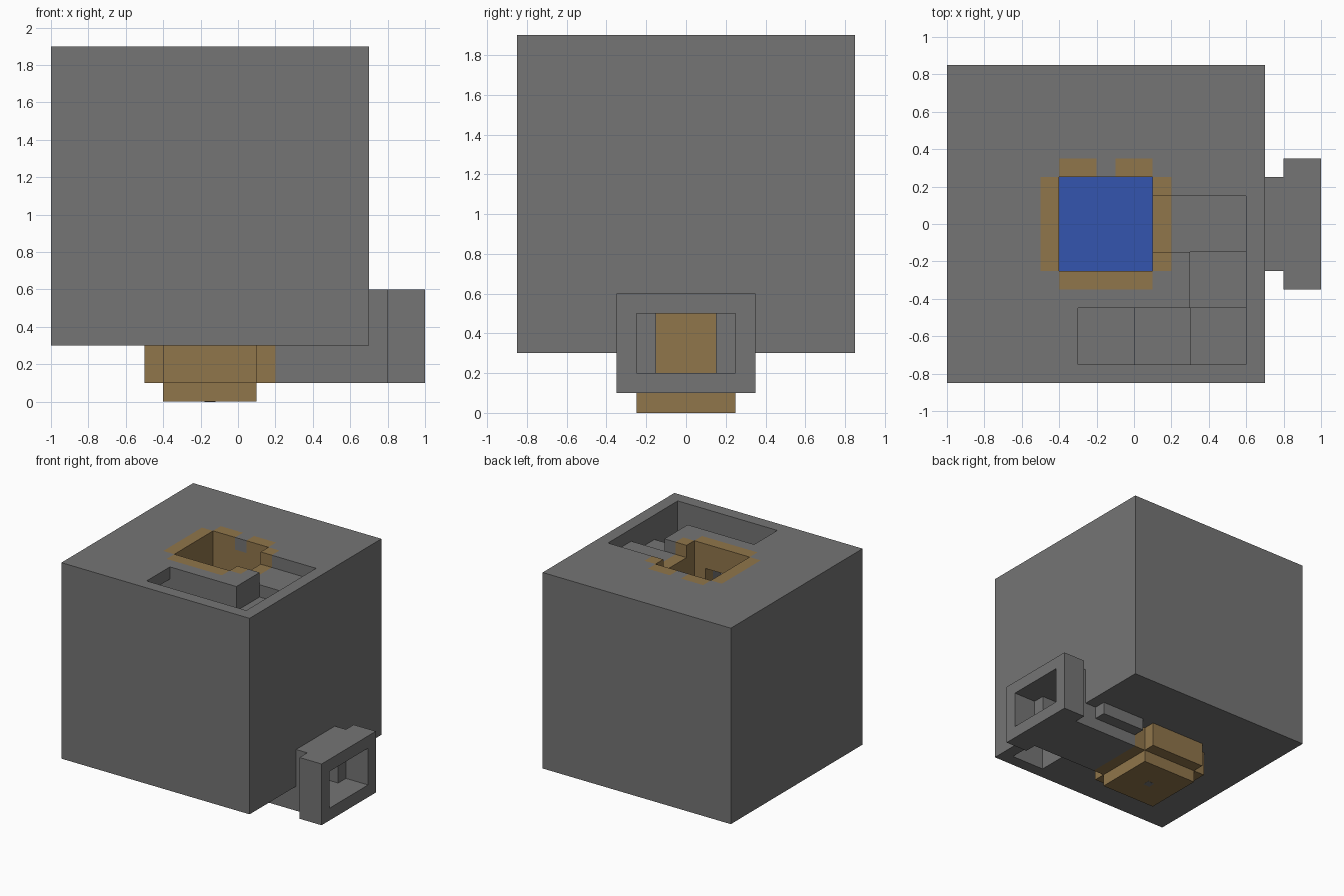
import bpy, bmesh

cube = bpy.data.objects.get("Cube")
if cube:
    bpy.data.objects.remove(cube, do_unlink=True)

U = 0.1  # building block size


def material(name, color):
    m = bpy.data.materials.new(name)
    m.use_nodes = True
    m.diffuse_color = (*color, 1)
    bsdf = m.node_tree.nodes["Principled BSDF"]
    bsdf.inputs["Base Color"].default_value = (*color, 1)
    bsdf.inputs["Roughness"].default_value = 0.9
    return m


def box(x0, x1, y0, y1, z0, z1):
    """Set of blocks filling a box (rows are offset by half a block in y)."""
    span = lambda a, b, o=0: range(round(a / U - o), round(b / U - o))
    return {(i, j, k) for i in span(x0, x1) for j in span(y0, y1, 0.5) for k in span(z0, z1)}


def skin(name, blocks, mat):
    """Mesh made of the exposed sides of a set of blocks."""
    bm = bmesh.new()
    corners = {}

    def vert(c):
        if c not in corners:
            corners[c] = bm.verts.new((c[0] * U, (c[1] + 0.5) * U, c[2] * U))
        return corners[c]

    for b in sorted(blocks):
        for axis in range(3):
            for side in (0, 1):
                n = list(b)
                n[axis] += 2 * side - 1
                if tuple(n) in blocks:
                    continue
                u, v = (axis + 1) % 3, (axis + 2) % 3
                loop = []
                for du, dv in ((0, 0), (1, 0), (1, 1), (0, 1)):
                    c = list(b)
                    c[axis] += side
                    c[u] += du
                    c[v] += dv
                    loop.append(vert(tuple(c)))
                bm.faces.new(loop if side else loop[::-1])
    mesh = bpy.data.meshes.new(name)
    bm.to_mesh(mesh)
    bm.free()
    mesh.materials.append(mat)
    obj = bpy.data.objects.new(name, mesh)
    bpy.context.collection.objects.link(obj)
    return obj


stone = material("grey stone", (0.178, 0.178, 0.178))
wood = material("brown wood", (0.28, 0.18, 0.07))
blue = material("blue water", (0.033, 0.091, 0.43))

# Shaft space, with its wooden lining and floor
shaft = box(-0.4, 0.1, -0.25, 0.25, 0.1, 1.9)
lining = box(-0.5, 0.2, -0.25, 0.25, 0.1, 1.9) | box(-0.4, 0.1, -0.35, 0.35, 0.1, 1.9)
floor = box(-0.4, 0.1, -0.25, 0.25, 0, 0.1)
notch = box(-0.2, -0.1, 0.25, 0.35, 1.8, 1.9)

# Doorways between the stairs and the shaft, one on each side going down
doors = (box(0.1, 0.6, -0.15, 0.15, 1.8, 1.9)
         | box(-0.3, 0, -0.45, -0.25, 1.4, 1.7)
         | box(-0.6, -0.4, -0.15, 0.15, 1.0, 1.3)
         | box(-0.3, 0, 0.25, 0.45, 0.6, 0.9)
         | box(0.1, 0.8, -0.15, 0.15, 0.2, 0.5))

# Square spiral staircase, one block down per step
stairs = set()
cx, cy = 0.45, 0.0
turns = [(0, -1)] * 2 + [(-1, 0)] * 4 + [(0, 1)] * 4 + [(1, 0)] * 4 + [(0, -1)]
for step, (dx, dy) in enumerate([(0, 0)] + turns):
    cx += dx * 0.3
    cy += dy * 0.3
    z = max(1.8 - step * U, 0.4)
    stairs |= box(cx - 0.15, cx + 0.15, cy - 0.15, cy + 0.15, z, min(z + 0.5, 1.9))
# Opening under the block
stairs |= box(0.3, 0.6, -0.75, -0.45, 0.3, 0.5)

# Stone block, exit tunnel, tunnel frame and the step under the stairs
rock = (box(-1, 0.7, -0.85, 0.85, 0.3, 1.9)
        | box(0.2, 0.8, -0.25, 0.25, 0.1, 0.6)
        | box(0.8, 1, -0.35, 0.35, 0.1, 0.6)
        | box(0.2, 0.6, 0.15, 0.35, 0.2, 0.3))
mouth = box(0.8, 1, -0.25, 0.25, 0.2, 0.5)

skin("stone_block", (rock - lining - stairs - doors - mouth) | notch, stone)
skin("shaft_lining", (lining | floor) - shaft - doors - notch, wood)
skin("shaft_water", box(-0.4, 0.1, -0.25, 0.25, 0.1, 0.2), blue)

# Small plate in the middle of the shaft's underside
bpy.ops.mesh.primitive_cube_add(size=1, location=(-0.15, 0, 0.002))
plate = bpy.context.object
plate.name = "drain_plate"
plate.scale = (0.06, 0.06, 0.006)
plate.data.materials.append(stone)
